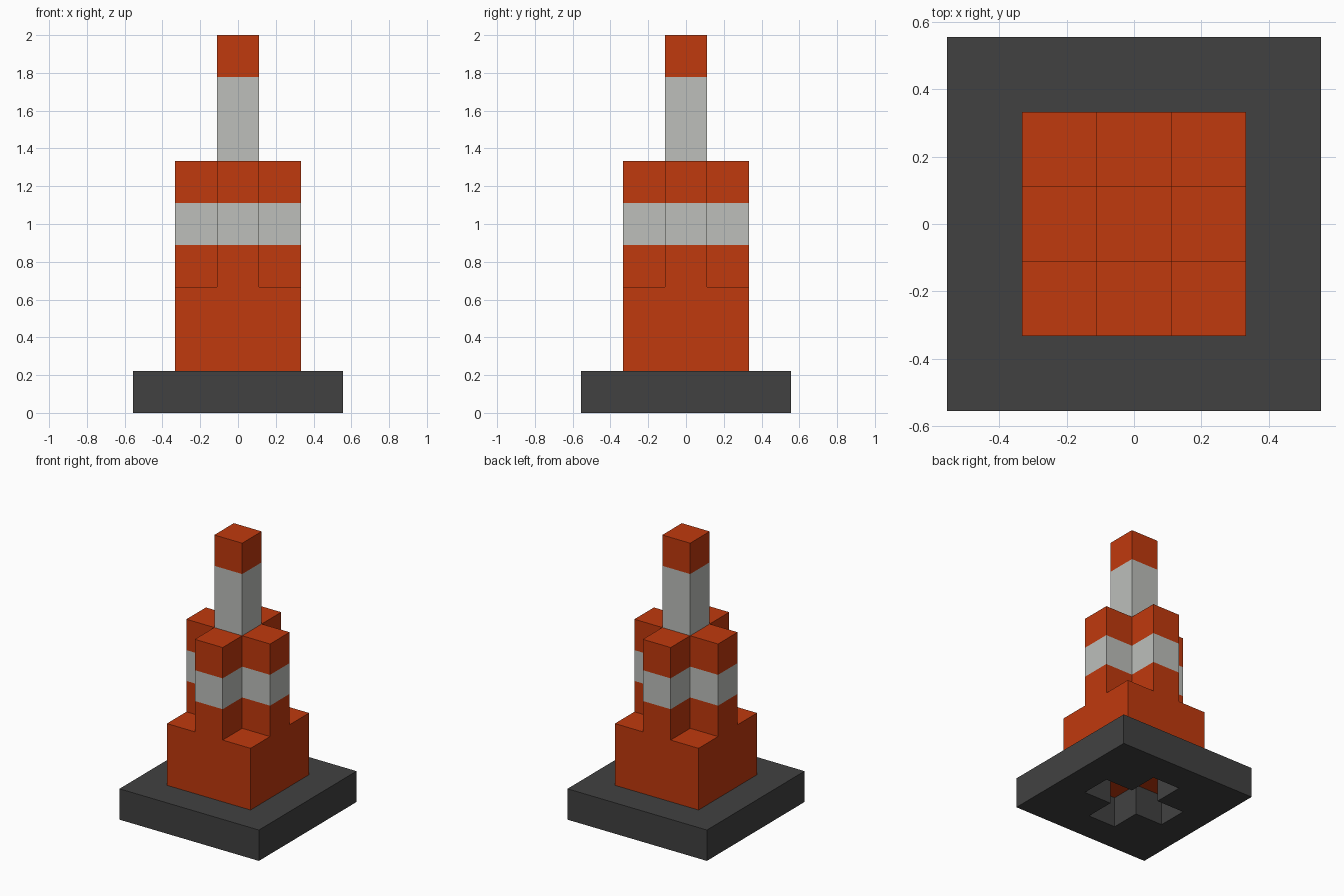
import bpy
import bmesh

if "Cube" in bpy.data.objects:
    bpy.data.objects.remove(bpy.data.objects["Cube"], do_unlink=True)

U = 2 / 9  # one block: the cone is nine blocks tall


def material(name, rgb):
    m = bpy.data.materials.new(name)
    m.use_nodes = True
    m.diffuse_color = (*rgb, 1)
    bsdf = next(n for n in m.node_tree.nodes if n.type == 'BSDF_PRINCIPLED')
    bsdf.inputs["Base Color"].default_value = (*rgb, 1)
    bsdf.inputs["Roughness"].default_value = 0.9
    return m


orange = material("safety orange", (0.527, 0.041, 0.004))
white = material("stripe white", (0.509, 0.521, 0.497))
dark = material("dark rubber", (0.053, 0.053, 0.053))


def square(r):
    return {(x, y) for x in range(-r, r + 1) for y in range(-r, r + 1)}


def block_part(name, cells, levels, mats, simplify=True):
    """Raise a footprint of unit cells through levels, one material per band."""
    bm = bmesh.new()
    slots = list(dict.fromkeys(mats))

    def face(points, mat):
        f = bm.faces.new([bm.verts.new([c * U for c in p]) for p in points])
        f.material_index = slots.index(mat)

    corners = [(-.5, -.5), (.5, -.5), (.5, .5), (-.5, .5)]
    sides = [(0, -1), (1, 0), (0, 1), (-1, 0)]
    for x, y in sorted(cells):
        ring = [(x + a, y + b) for a, b in corners]
        face([(*p, levels[0]) for p in reversed(ring)], mats[0])
        face([(*p, levels[-1]) for p in ring], mats[-1])
        for i, (dx, dy) in enumerate(sides):
            if (x + dx, y + dy) in cells:
                continue
            p, q = ring[i], ring[(i + 1) % 4]
            for lo, hi, mat in zip(levels, levels[1:], mats):
                face([(*p, lo), (*q, lo), (*q, hi), (*p, hi)], mat)
    bmesh.ops.remove_doubles(bm, verts=bm.verts, dist=1e-4)
    if simplify:
        bmesh.ops.dissolve_limit(bm, angle_limit=0.01, verts=bm.verts,
                                 edges=bm.edges, delimit={'MATERIAL'})
    me = bpy.data.meshes.new(name)
    bm.to_mesh(me)
    bm.free()
    for m in slots:
        me.materials.append(m)
    ob = bpy.data.objects.new(name, me)
    bpy.context.collection.objects.link(ob)
    return ob


cross = {(0, 0), (1, 0), (-1, 0), (0, 1), (0, -1)}

# Rubber foot with a cross-shaped opening underneath
block_part("base_plate", square(2) - cross, [0, 1], [dark], simplify=False)
# Square lower body
block_part("lower_body", square(1), [1, 3], [orange])
# Cross-shaped middle with one white band
block_part("middle_body", cross, [3, 4, 5, 6], [orange, white, orange])
# Slim top post with a tall white band and an orange tip
block_part("top_post", square(0), [6, 8, 9], [white, orange])
